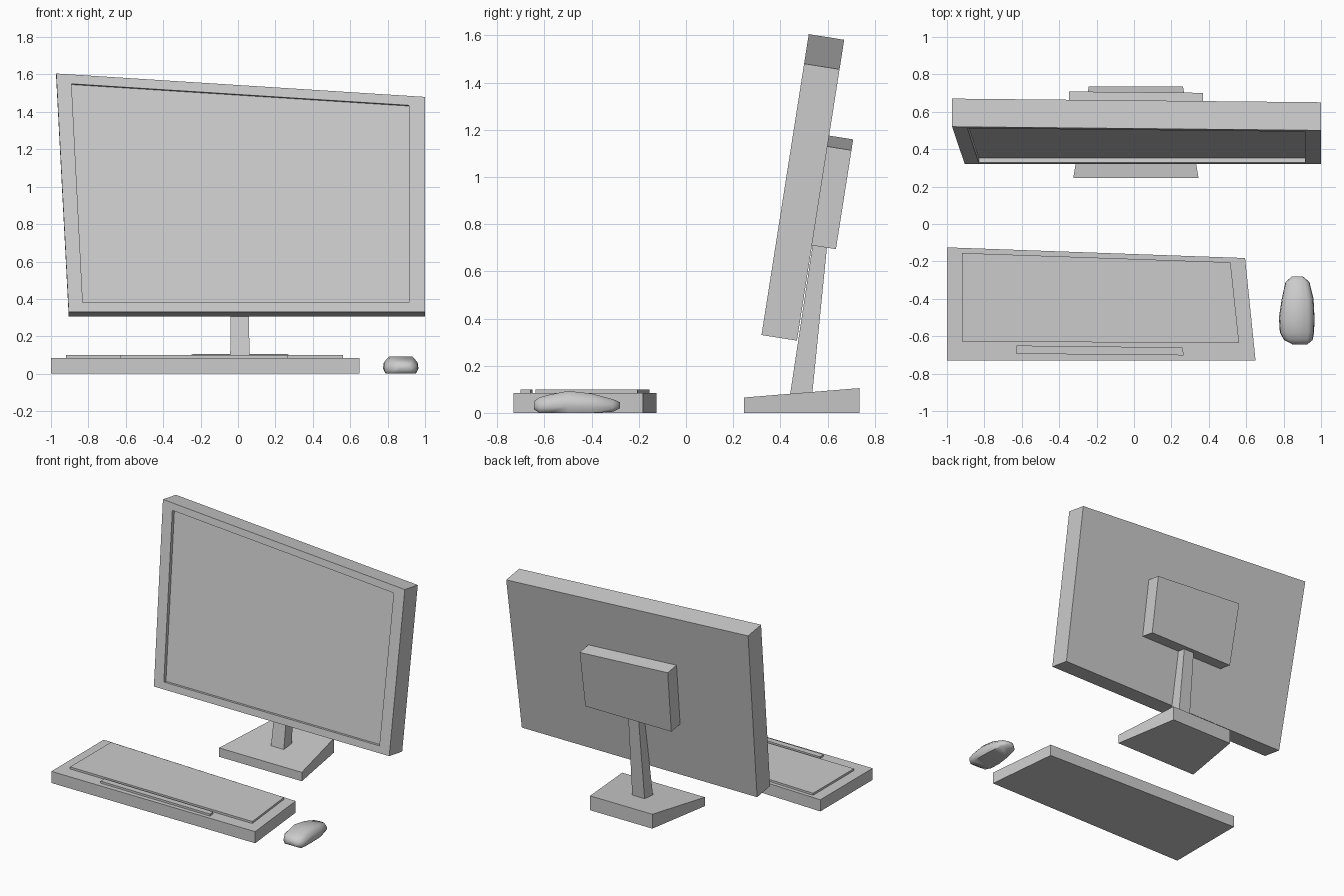
import bpy, bmesh, math
from mathutils import Vector

if "Cube" in bpy.data.objects:
    bpy.data.objects.remove(bpy.data.objects["Cube"])

grey = bpy.data.materials.new("light grey")
grey.use_nodes = True
grey.diffuse_color = (0.6, 0.6, 0.6, 1)
grey.node_tree.nodes["Principled BSDF"].inputs["Base Color"].default_value = (0.6, 0.6, 0.6, 1)


def loft(name, rings):
    """Skin a series of equal-length rings and cap both ends."""
    bm = bmesh.new()
    loops = [[bm.verts.new(p) for p in ring] for ring in rings]
    for a, b in zip(loops, loops[1:]):
        for i in range(len(a)):
            j = (i + 1) % len(a)
            bm.faces.new((a[i], a[j], b[j], b[i]))
    bm.faces.new(loops[0])
    bm.faces.new(loops[-1])
    bmesh.ops.recalc_face_normals(bm, faces=bm.faces)
    mesh = bpy.data.meshes.new(name)
    bm.to_mesh(mesh)
    bm.free()
    obj = bpy.data.objects.new(name, mesh)
    mesh.materials.append(grey)
    bpy.context.collection.objects.link(obj)
    return obj


def leaning(outline, depth):
    """Place an x-z outline on the leaning display plane, pushed back by depth."""
    inward = Vector((0, 0.988, -0.157)) * depth
    return [Vector((x, 0.32 + 0.157 * (z - 0.33), z)) + inward for x, z in outline]


def flat(outline, z):
    return [(x, y, z) for x, y in outline]


# Display housing with recessed screen
housing = [(-0.905, 0.33), (1, 0.33), (1, 1.48), (-0.972, 1.605)]
screen = [(-0.83, 0.38), (0.915, 0.38), (0.915, 1.435), (-0.89, 1.55)]
loft("display", [leaning(housing, 0.152), leaning(housing, 0),
                 leaning(screen, 0), leaning(screen, 0.025)])

# Mounting box on the back
box = [(-0.326, 0.734), (0.37, 0.734), (0.37, 1.153), (-0.348, 1.199)]
loft("mounting_box", [leaning(box, 0.15), leaning(box, 0.255)])

# Stand: neck and wedge foot
loft("stand_neck", [
    [(-0.042, 0.44, 0.07), (0.062, 0.44, 0.07), (0.06, 0.534, 0.07), (-0.04, 0.534, 0.07)],
    [(-0.035, 0.538, 0.72), (0.052, 0.538, 0.72), (0.05, 0.599, 0.72), (-0.033, 0.599, 0.72)]])
foot = [(-0.325, 0.245), (0.345, 0.245), (0.262, 0.735), (-0.242, 0.735)]
loft("stand_foot", [flat(foot, 0),
                    [(x, y, 0.065 if y < 0.5 else 0.105) for x, y in foot]])

# Keyboard: body, raised key field and space bar
body = [(-1, -0.73), (0.65, -0.73), (0.594, -0.182), (-1, -0.125)]
keys = [(-0.92, -0.628), (0.562, -0.637), (0.516, -0.205), (-0.92, -0.155)]
bar = [(-0.628, -0.694), (0.266, -0.702), (0.26, -0.66), (-0.628, -0.65)]
loft("keyboard_body", [flat(body, 0), flat(body, 0.085)])
loft("key_field", [flat(keys, 0.08), flat(keys, 0.1)])
loft("space_bar", [flat(bar, 0.08), flat(bar, 0.1)])

# Mouse: octagonal sections along y as (y, left x, right x, bottom, top)
stations = [(-0.645, 0.85, 0.925, 0.015, 0.05), (-0.62, 0.802, 0.955, 0, 0.066),
            (-0.58, 0.78, 0.963, 0, 0.077), (-0.5, 0.775, 0.965, 0, 0.093),
            (-0.4, 0.79, 0.96, 0, 0.082), (-0.31, 0.81, 0.938, 0.005, 0.058),
            (-0.28, 0.845, 0.902, 0.02, 0.045)]
half = [(0.85, 0), (1, 0.3), (0.95, 0.65), (0.65, 1)]
section = half + [(-u, v) for u, v in reversed(half)]
mouse = loft("mouse", [
    [((a + b) / 2 + u * (b - a) / 2, y, lo + v * (hi - lo)) for u, v in section]
    for y, a, b, lo, hi in stations])
bpy.ops.object.select_all(action="DESELECT")
mouse.select_set(True)
bpy.context.view_layer.objects.active = mouse
bpy.ops.object.shade_smooth_by_angle(angle=math.radians(60))
